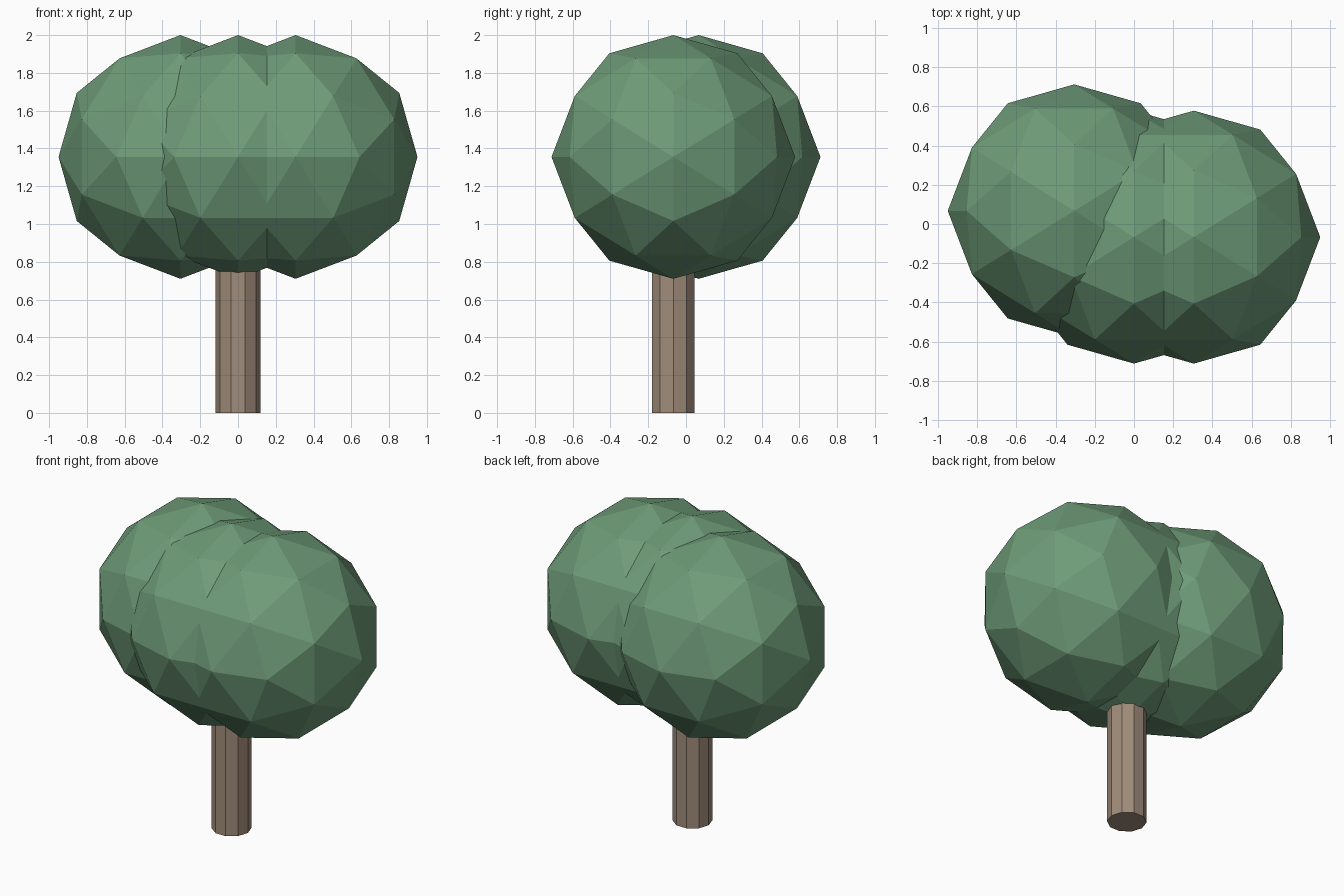
import bpy
from math import radians

cube = bpy.data.objects.get("Cube")
if cube:
    bpy.data.objects.remove(cube, do_unlink=True)


def make_material(name, color):
    mat = bpy.data.materials.new(name)
    mat.use_nodes = True
    mat.diffuse_color = color
    mat.node_tree.nodes["Principled BSDF"].inputs["Base Color"].default_value = color
    return mat


leaf_green = make_material("leaf green", (0.156, 0.328, 0.188, 1))
bark_brown = make_material("bark brown", (0.352, 0.262, 0.195, 1))


def finish(name, mat):
    obj = bpy.context.object
    obj.name = name
    obj.data.name = name
    obj.data.materials.append(mat)
    bpy.ops.object.transform_apply(location=False, rotation=True, scale=True)
    bpy.ops.object.shade_flat()
    return obj


# Trunk: ten-sided post reaching up inside the foliage
TRUNK_TOP = 1.1
bpy.ops.mesh.primitive_cylinder_add(
    vertices=10, radius=0.118, depth=TRUNK_TOP,
    location=(0, -0.067, TRUNK_TOP / 2), rotation=(0, 0, radians(90)))
finish("trunk", bark_brown)

# Foliage: three equal faceted balls, turned so an edge crosses each axis
for name, x, y in (("foliage_right", -0.305, 0.067),
                   ("foliage_middle", 0, -0.067),
                   ("foliage_left", 0.305, -0.067)):
    bpy.ops.mesh.primitive_ico_sphere_add(
        subdivisions=2, radius=0.645, location=(x, y, 1.355),
        rotation=(0, radians(58.283), 0))
    finish(name, leaf_green)
